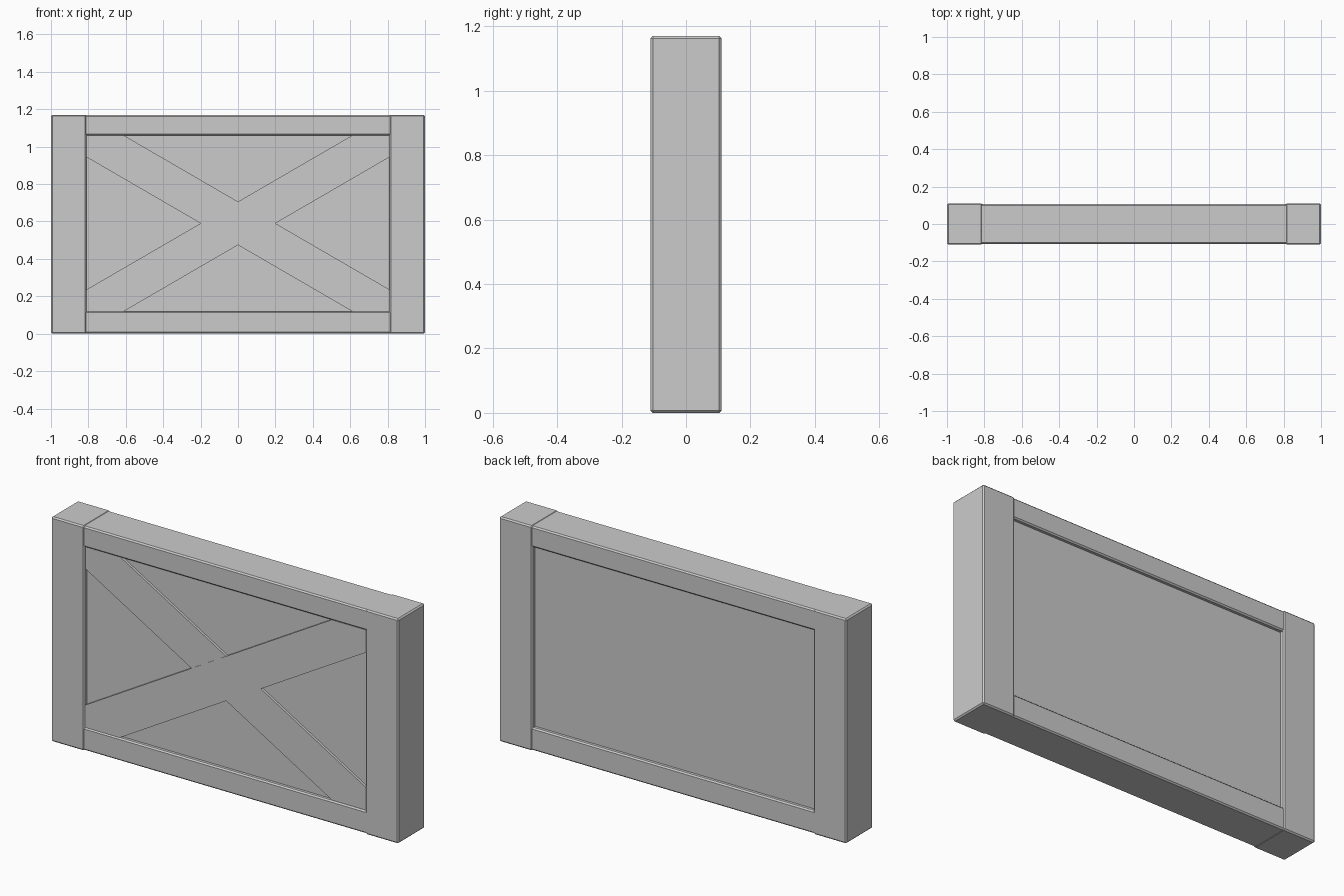
import bpy, bmesh

if "Cube" in bpy.data.objects:
    bpy.data.objects.remove(bpy.data.objects["Cube"])

HEIGHT = 1.17
OPEN_X = 0.81            # half width of the framed opening
OPEN_Z = (0.12, 1.06)    # bottom and top of the opening


def prism(name, outline, y0, y1, bevel=0.0):
    """Extrude an x-z outline from y0 to y1, with optional chamfered edges."""
    bm = bmesh.new()
    face = bm.faces.new([bm.verts.new((x, y0, z)) for x, z in outline])
    ext = bmesh.ops.extrude_face_region(bm, geom=[face])
    verts = [v for v in ext["geom"] if isinstance(v, bmesh.types.BMVert)]
    bmesh.ops.translate(bm, verts=verts, vec=(0, y1 - y0, 0))
    bmesh.ops.recalc_face_normals(bm, faces=bm.faces)
    if bevel:
        bmesh.ops.bevel(bm, geom=bm.edges[:], offset=bevel, segments=1,
                        profile=0.5, affect='EDGES')
    mesh = bpy.data.meshes.new(name)
    bm.to_mesh(mesh)
    bm.free()
    obj = bpy.data.objects.new(name, mesh)
    bpy.context.collection.objects.link(obj)
    return obj


def rect(x0, x1, z0, z1):
    return [(x0, z0), (x1, z0), (x1, z1), (x0, z1)]


# Full-height side posts
prism("left_post", rect(-1, -OPEN_X, 0, HEIGHT), -0.11, 0.11, 0.007)
prism("right_post", rect(OPEN_X, 1, 0, HEIGHT), -0.11, 0.11, 0.007)

# Rails, set back very slightly from the posts
RAIL_X = OPEN_X + 0.02
prism("bottom_rail", rect(-RAIL_X, RAIL_X, 0.002, OPEN_Z[0]), -0.106, 0.106, 0.007)
prism("top_rail", rect(-RAIL_X, RAIL_X, OPEN_Z[1], HEIGHT - 0.002), -0.106, 0.106, 0.007)

# Recessed panel filling the opening
prism("panel", rect(-RAIL_X, RAIL_X, OPEN_Z[0] - 0.02, OPEN_Z[1] + 0.02), -0.085, 0.085)

# Crossed diagonal braces on the front, trimmed to the opening
z0, z1 = OPEN_Z
cut_x, cut_z = 0.2, 0.116
for name, side, front in (("rising_brace", 1, -0.101), ("falling_brace", -1, -0.098)):
    outline = [(-OPEN_X, z0), (-OPEN_X + cut_x, z0), (OPEN_X, z1 - cut_z),
               (OPEN_X, z1), (OPEN_X - cut_x, z1), (-OPEN_X, z0 + cut_z)]
    prism(name, [(side * x, z) for x, z in outline], front, -0.08)
